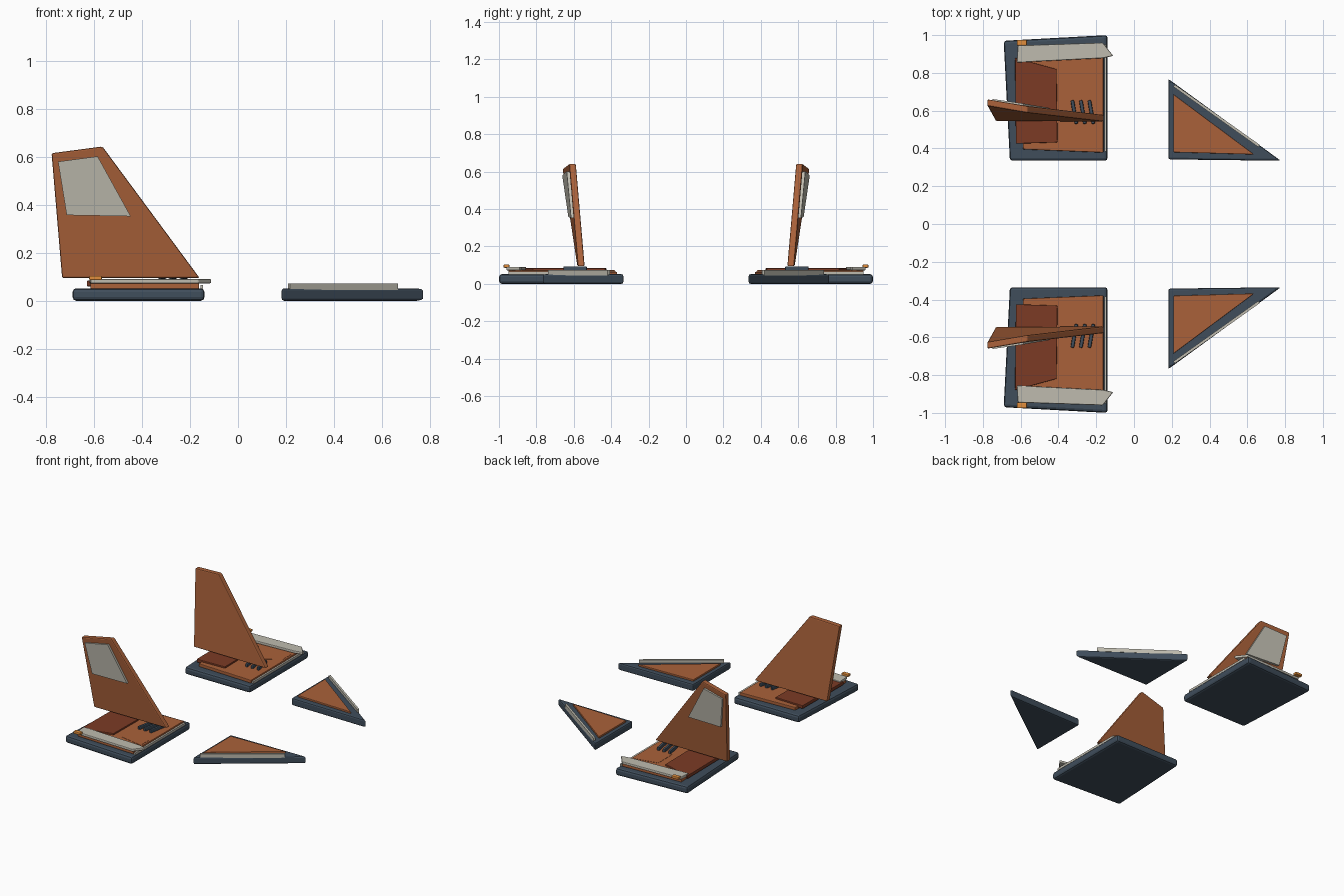
import bpy, bmesh
from mathutils import Vector

if "Cube" in bpy.data.objects:
    bpy.data.objects.remove(bpy.data.objects["Cube"])


def mat(name, rgb):
    m = bpy.data.materials.new(name)
    m.diffuse_color = (*rgb, 1)
    m.use_nodes = True
    m.node_tree.nodes["Principled BSDF"].inputs["Base Color"].default_value = m.diffuse_color
    return m


SLATE = mat("slate", (0.05, 0.075, 0.105))
RUST = mat("rust", (0.40, 0.12, 0.042))
DARK_RUST = mat("dark_rust", (0.20, 0.043, 0.018))
BEIGE = mat("beige", (0.52, 0.50, 0.43))
ORANGE = mat("orange", (0.75, 0.27, 0.045))


def loft(name, lower, upper, material, bevel=0.0):
    """Solid between two matching outlines, bevelled and mirrored across y."""
    bm = bmesh.new()
    a = [bm.verts.new(p) for p in lower]
    b = [bm.verts.new(p) for p in upper]
    bm.faces.new(a[::-1])
    bm.faces.new(b)
    n = len(a)
    for i in range(n):
        j = (i + 1) % n
        bm.faces.new((a[i], a[j], b[j], b[i]))
    bmesh.ops.recalc_face_normals(bm, faces=bm.faces)
    me = bpy.data.meshes.new(name)
    bm.to_mesh(me)
    bm.free()
    me.materials.append(material)
    ob = bpy.data.objects.new(name, me)
    bpy.context.collection.objects.link(ob)
    if bevel:
        bv = ob.modifiers.new("bevel", 'BEVEL')
        bv.width, bv.segments, bv.limit_method = bevel, 2, 'ANGLE'
    mi = ob.modifiers.new("mirror", 'MIRROR')
    mi.use_axis = (False, True, False)
    mi.use_mirror_merge = False
    return ob


def slab(name, outline, z0, z1, material, bevel=0.0):
    return loft(name, [(x, y, z0) for x, y in outline],
                [(x, y, z1) for x, y in outline], material, bevel)


def bar(name, p, q, width, z0, z1, material, bevel=0.0):
    p, q = Vector(p), Vector(q)
    d = (q - p).normalized() * width / 2
    n = Vector((-d.y, d.x))
    return slab(name, [p - n, q - n, q + n, p + n], z0, z1, material, bevel)


# Rear wing: base plate, raised skin, dark flap
slab("rear_wing_base", [(-0.657, 0.335), (-0.14, 0.335), (-0.14, 1.0), (-0.69, 0.97)],
     0.0, 0.052, SLATE, 0.015)
slab("rear_wing_skin", [(-0.587, 0.395), (-0.162, 0.378), (-0.162, 0.95), (-0.615, 0.93)],
     0.05, 0.073, RUST, 0.004)
slab("rear_flap", [(-0.625, 0.425), (-0.405, 0.432), (-0.41, 0.82), (-0.63, 0.88)],
     0.06, 0.084, DARK_RUST, 0.004)
slab("access_panel", [(-0.35, 0.66), (-0.325, 0.66), (-0.175, 0.755), (-0.175, 0.85), (-0.35, 0.815)],
     0.06, 0.0745, RUST)
bar("wing_edge_strip", (-0.151, 0.385), (-0.151, 0.95), 0.012, 0.05, 0.066, BEIGE)

# Wing tip rail with its marker light
slab("tip_rail", [(-0.62, 0.855), (-0.165, 0.878), (-0.11, 0.89), (-0.165, 0.96), (-0.615, 0.945)],
     0.072, 0.091, BEIGE, 0.005)
slab("tip_light", [(-0.62, 0.945), (-0.567, 0.945), (-0.567, 0.975), (-0.62, 0.975)],
     0.086, 0.104, ORANGE, 0.004)

# Three slanted vents
for i in range(3):
    x = -0.327 + i * 0.045
    bar(f"vent_{i + 1}", (x, 0.655), (x + 0.022, 0.53), 0.019, 0.065, 0.094, SLATE, 0.006)

# Tail fin: leans outward, twisted towards the rear at the top
BR, BF = Vector((-0.733, 0.545, 0.095)), Vector((-0.16, 0.542, 0.095))
TR, TF = Vector((-0.777, 0.625, 0.615)), Vector((-0.565, 0.588, 0.643))
THICK = Vector((0, 0.036, 0))
fin = [BR, BF, TF, TR]
loft("tail_fin", fin, [p + THICK for p in fin], RUST, 0.007)


def fin_point(u, t, off):
    p = BR.lerp(BF, u).lerp(TR.lerp(TF, u), t)
    return p + THICK + Vector((0, off, 0))


# Pale panel on the outer face of the fin
uv = [(0.085, 0.505), (0.63, 0.485), (0.78, 0.93), (0.11, 0.93)]
corners = [(-0.714, 0.357), (-0.447, 0.352), (-0.585, 0.602), (-0.75, 0.58)]


def on_fin(x, z, off):
    u = t = 0.5
    for _ in range(12):
        lo, hi = BR.lerp(BF, u), TR.lerp(TF, u)
        t = (z - lo.z) / (hi.z - lo.z)
        a, b = BR.lerp(TR, t), BF.lerp(TF, t)
        u = (x - a.x) / (b.x - a.x)
    return Vector((x, fin_point(u, t, off).y, z))


loft("fin_panel", [on_fin(x, z, -0.008) for x, z in corners],
     [on_fin(x, z, 0.010) for x, z in corners], BEIGE)

# Front wing: triangular base, skin and leading edge strip
slab("front_wing_base", [(0.182, 0.342), (0.777, 0.335), (0.182, 0.768)],
     0.0, 0.052, SLATE, 0.010)
slab("front_wing_skin", [(0.208, 0.38), (0.636, 0.368), (0.208, 0.687)],
     0.045, 0.064, RUST, 0.003)
bar("front_edge_strip", (0.212, 0.733), (0.662, 0.413), 0.014, 0.045, 0.073, BEIGE)
